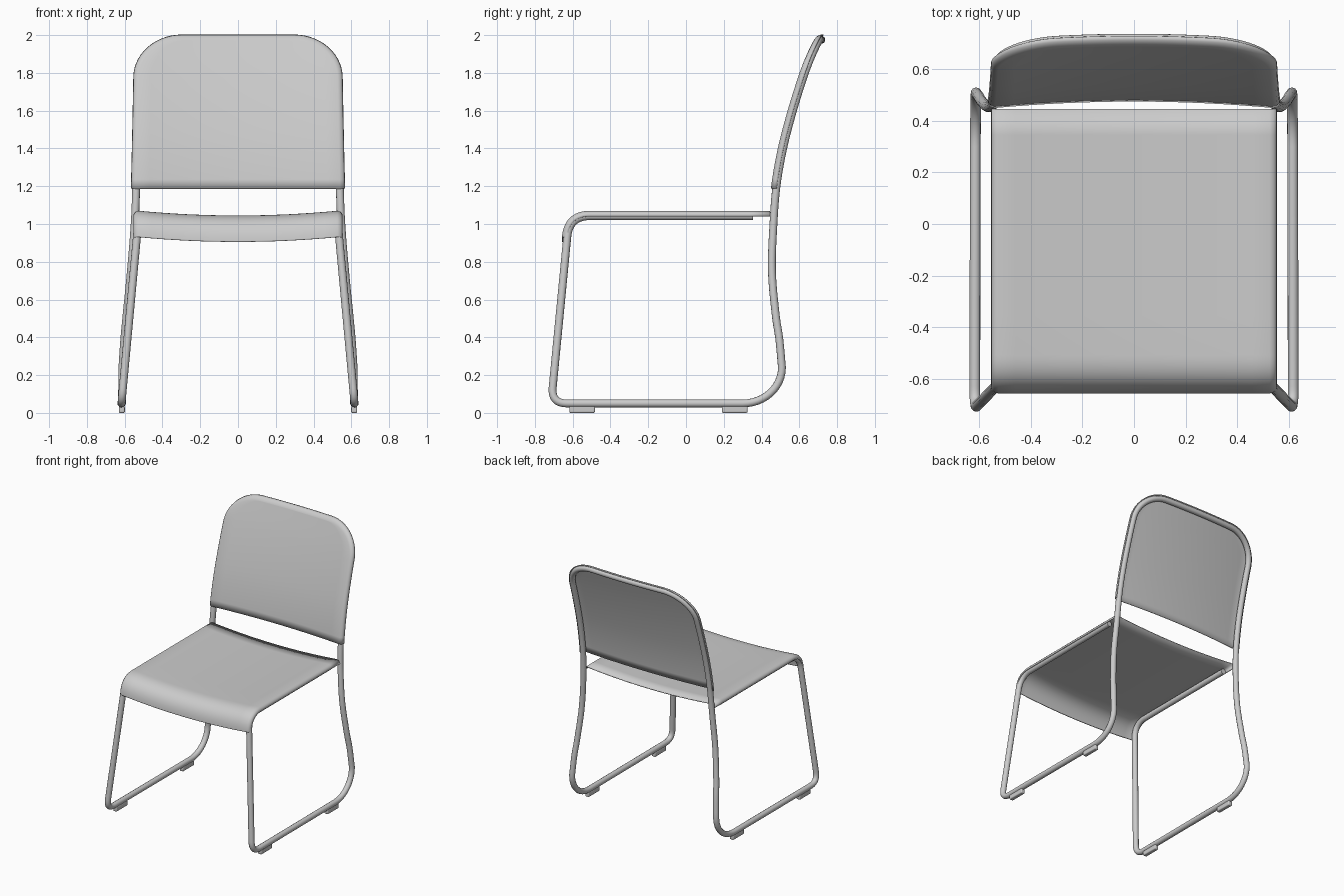
import bpy, bmesh, math
from mathutils import Vector

if "Cube" in bpy.data.objects:
    bpy.data.objects.remove(bpy.data.objects["Cube"])

grey = bpy.data.materials.new("light grey")
grey.diffuse_color = (0.6, 0.6, 0.6, 1)
grey.use_nodes = True
grey.node_tree.nodes["Principled BSDF"].inputs["Base Color"].default_value = grey.diffuse_color


def finish(ob, angle=40):
    ob.data.materials.clear()
    ob.data.materials.append(grey)
    bpy.ops.object.select_all(action='DESELECT')
    bpy.context.view_layer.objects.active = ob
    ob.select_set(True)
    bpy.ops.object.shade_smooth_by_angle(angle=math.radians(angle))


def mesh_object(name, verts, faces, thickness):
    me = bpy.data.meshes.new(name)
    me.from_pydata(verts, [], faces)
    bm = bmesh.new()
    bm.from_mesh(me)
    bmesh.ops.recalc_face_normals(bm, faces=bm.faces)
    bm.to_mesh(me)
    bm.free()
    ob = bpy.data.objects.new(name, me)
    bpy.context.collection.objects.link(ob)
    mod = ob.modifiers.new("thickness", 'SOLIDIFY')
    mod.thickness, mod.offset = thickness, 0
    finish(ob)
    return ob


def smooth_table(table, t):
    """Smooth interpolation through (t, value) keys."""
    n = len(table)
    t = min(max(t, table[0][0]), table[-1][0])
    i = max(k for k in range(n - 1) if table[k][0] <= t)

    def slope(k):
        a, b = table[max(k - 1, 0)], table[min(k + 1, n - 1)]
        return (b[1] - a[1]) / (b[0] - a[0])
    (t0, v0), (t1, v1) = table[i], table[i + 1]
    h = t1 - t0
    s = (t - t0) / h
    return ((2*s**3 - 3*s**2 + 1) * v0 + (s**3 - 2*s**2 + s) * h * slope(i)
            + (3*s**2 - 2*s**3) * v1 + (s**3 - s**2) * h * slope(i + 1))


def fillet(a, b, c, r, steps=10):
    """Rounded corner at b between a and c; r is the cut length."""
    p, q = b + (a - b).normalized() * r, b + (c - b).normalized() * r
    return [p*(1-t)**2*1.0 + b*2*t*(1-t) + q*t*t for t in (k / steps for k in range(steps + 1))]


# Rear upright: depth and half width by height
DEPTH = [(0.24, .508), (0.4, .493), (0.5, .477), (0.75, .455), (1.0, .463), (1.2, .479),
         (1.4, .514), (1.6, .566), (1.8, .629), (2.02, .708)]
WIDTH = [(0.24, .612), (0.4, .601), (0.75, .567), (1.0, .547), (1.2, .539), (1.8, .526), (2.02, .524)]
TOP, RX, RZ = 1.975, .23, .20


def back_point(x, z, depth=0):
    w = smooth_table(WIDTH, z)
    sag = .025 * max(0, 1 - (x / w) ** 2) if z > 1.1 else 0
    return Vector((x, smooth_table(DEPTH, z) + sag + depth, z))


# Outline of the back (x, z), right side upward and round the corner
def outline(z0, n):
    zc = TOP - RZ
    pts = [(smooth_table(WIDTH, z), z) for z in (z0 + (zc - z0) * k / n for k in range(n))]
    xc = smooth_table(WIDTH, zc) - RX
    return pts + [(xc + RX * math.cos(a), zc + RZ * math.sin(a))
                  for a in (math.pi / 2 * k / 14 for k in range(15))]


# Tube frame: one continuous bent tube, mirrored
V = Vector
rail_end, seat_front = V((.525, .355, 1.042)), V((.525, -.618, 1.042))
toe, heel = V((.617, -.714, .05)), V((.615, .30, .05))
half = [rail_end]
half += fillet(rail_end, seat_front, toe, .11)
half += fillet(seat_front, toe, heel, .085)
half += [heel + V((-.003 * t, .208 * math.sin(t * math.pi / 2), .19 * (1 - math.cos(t * math.pi / 2))))
         for t in (k / 12 for k in range(12))]
half += [back_point(x, z) for x, z in outline(.24, 40)]
xt = half[-1].x
half += [back_point(xt * (1 - k / 8), TOP) for k in range(1, 9)]
path = half + [V((-p.x, p.y, p.z)) for p in reversed(half[:-1])]

cu = bpy.data.curves.new("tube_frame", 'CURVE')
cu.dimensions = '3D'
cu.bevel_depth, cu.bevel_resolution, cu.use_fill_caps = .021, 4, True
sp = cu.splines.new('POLY')
sp.points.add(len(path) - 1)
for sp_pt, p in zip(sp.points, path):
    sp_pt.co = (*p, 1)
frame = bpy.data.objects.new("tube_frame", cu)
bpy.context.collection.objects.link(frame)
bpy.context.view_layer.objects.active = frame
frame.select_set(True)
bpy.ops.object.convert(target='MESH')
finish(bpy.context.view_layer.objects.active, 50)

# Seat: side profile swept across, sagging in the middle, edges wrapped over the tube
profile = [V((.525, .445, 1.042))] + [V((.525, .445 - .1 * k, 1.042)) for k in range(1, 9)]
profile += fillet(rail_end, seat_front, toe, .11, 14)
profile = profile + [profile[-1] + (toe - seat_front).normalized() * .005]
lip = [(.551, -.002), (.549, .011), (.541, .020), (.525, .025)]
cols = [(-x, n) for x, n in lip] + [(.525 * (k / 8 - 1), .025) for k in range(1, 16)] + lip[::-1]
verts, faces, nc = [], [], len(cols)
for i, p in enumerate(profile):
    d = profile[min(i + 1, len(profile) - 1)] - profile[max(i - 1, 0)]
    nrm = V((0, d.z, -d.y)).normalized()
    for x, n in cols:
        sag = .025 * max(0, 1 - (x / .525) ** 2)
        verts.append((x, p.y + nrm.y * n, p.z + nrm.z * n - sag))
for i in range(len(profile) - 1):
    for j in range(nc - 1):
        a = i * nc + j
        faces.append((a, a + 1, a + nc + 1, a + nc))
mesh_object("seat", verts, faces, .006)

# Backrest: rows across the outline, then a lip curled back over the tube
side = outline(1.187, 12)
NX = 16
verts, faces = [], []
for x, z in side:
    verts += [back_point(x * (2 * k / NX - 1), z, -.025) for k in range(NX + 1)]
row = NX + 1
for i in range(len(side) - 1):
    for j in range(NX):
        a = i * row + j
        faces.append((a, a + 1, a + row + 1, a + row))
last = len(side) - 1
rim = [i * row + NX for i in range(last)] + [last * row + k for k in range(NX, -1, -1)]
rim += [i * row for i in range(last - 1, -1, -1)]
flat = [V((verts[i].x, verts[i].z)) for i in rim]
previous = rim
for out, depth in [(.016, -.020), (.023, -.011), (.025, .003)]:
    ring = []
    for k, p in enumerate(flat):
        t = flat[min(k + 1, len(flat) - 1)] - flat[max(k - 1, 0)]
        nrm = V((t.y, -t.x)).normalized()
        if k in (0, len(flat) - 1):
            nrm = V((math.copysign(1, p.x), 0))
        q = p + nrm * out
        ring.append(len(verts))
        verts.append(back_point(q.x, q.y, depth))
    for k in range(len(ring) - 1):
        faces.append((previous[k], previous[k + 1], ring[k + 1], ring[k]))
    previous = ring
mesh_object("backrest", verts, faces, .006)

# Floor glides under the runners
for sx, label in ((-1, "left"), (1, "right")):
    for y, end in ((-.55, "front"), (.258, "rear")):
        bpy.ops.mesh.primitive_cube_add(size=1, location=(sx * .615, y, .0185))
        ob = bpy.context.object
        ob.name = f"{end}_{label}_glide"
        ob.scale = (.032, .135, .037)
        bpy.ops.object.transform_apply(location=False, rotation=False, scale=True)
        mod = ob.modifiers.new("round", 'BEVEL')
        mod.width, mod.segments = .007, 3
        finish(ob)
